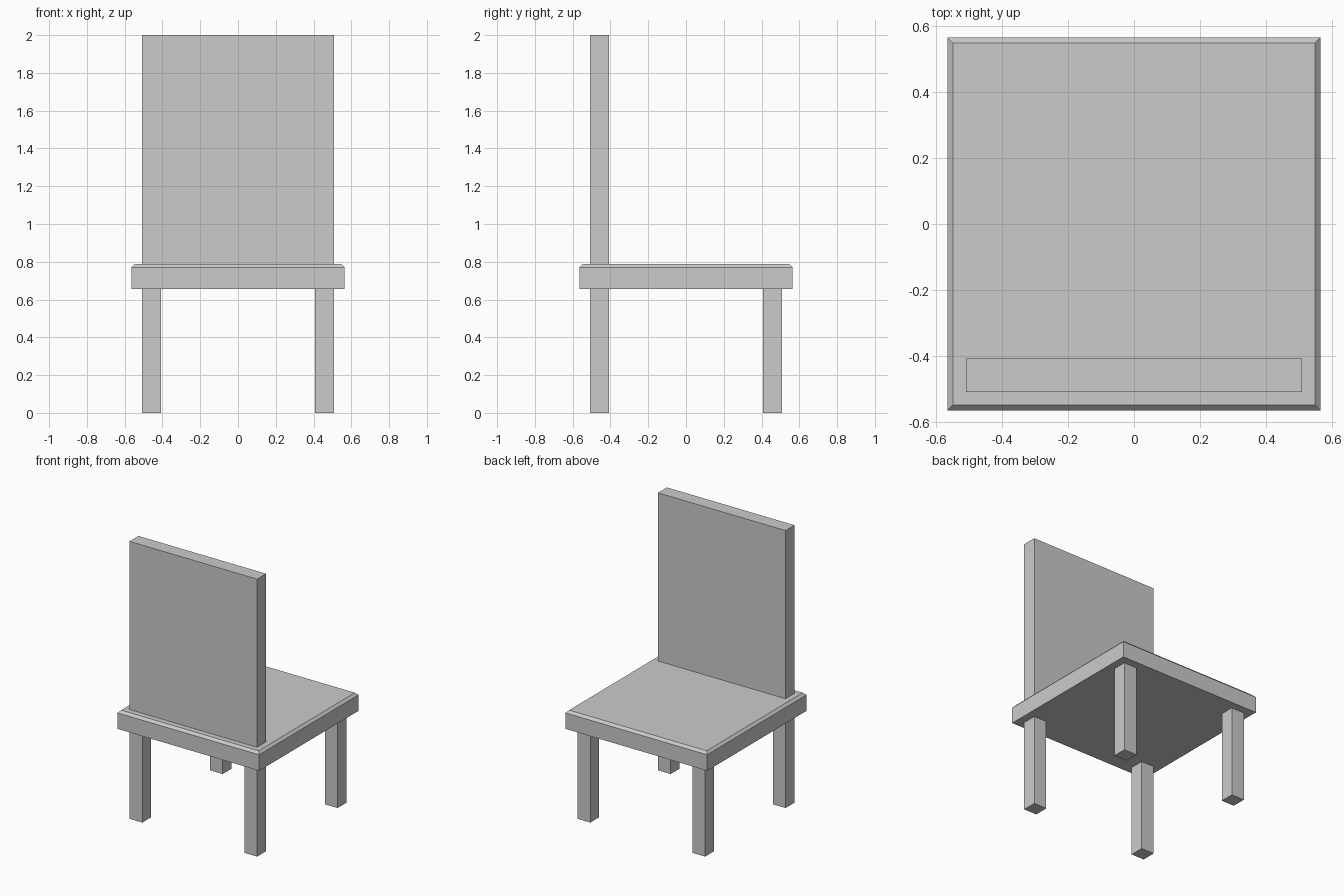
import bpy
import bmesh

if "Cube" in bpy.data.objects:
    bpy.data.objects.remove(bpy.data.objects["Cube"])


def box(name, lo, hi, inset=0.0, drop=0.0):
    """Box between two corners; optional chamfer around the top rim."""
    bm = bmesh.new()
    bmesh.ops.create_cube(bm, size=1)
    for v in bm.verts:
        v.co = [lo[i] if v.co[i] < 0 else hi[i] for i in range(3)]
    if inset:
        top = max(bm.faces, key=lambda f: f.calc_center_median().z)
        for v in top.verts:
            v.co.z -= drop
        cap = bmesh.ops.extrude_discrete_faces(bm, faces=[top])["faces"][0]
        for v in cap.verts:
            v.co.x -= inset if v.co.x > 0 else -inset
            v.co.y -= inset if v.co.y > 0 else -inset
            v.co.z += drop
    bmesh.ops.recalc_face_normals(bm, faces=bm.faces)
    mesh = bpy.data.meshes.new(name)
    bm.to_mesh(mesh)
    bm.free()
    obj = bpy.data.objects.new(name, mesh)
    bpy.context.collection.objects.link(obj)
    return obj


SEAT_LOW, SEAT_TOP = 0.655, 0.788
OUT, INN = 0.509, 0.407

# Seat slab with chamfered top rim
box("seat", (-0.565, -0.565, SEAT_LOW), (0.565, 0.565, SEAT_TOP), 0.017, 0.018)

# Tall solid backrest
box("backrest", (-OUT, -OUT, SEAT_TOP), (OUT, -INN, 2.0))

# Four square legs
for y_name, sy in (("front", -1), ("back", 1)):
    for x_name, sx in (("left", -1), ("right", 1)):
        xs, ys = sorted((sx * INN, sx * OUT)), sorted((sy * INN, sy * OUT))
        box(f"{y_name}_{x_name}_leg", (xs[0], ys[0], 0), (xs[1], ys[1], SEAT_LOW))
